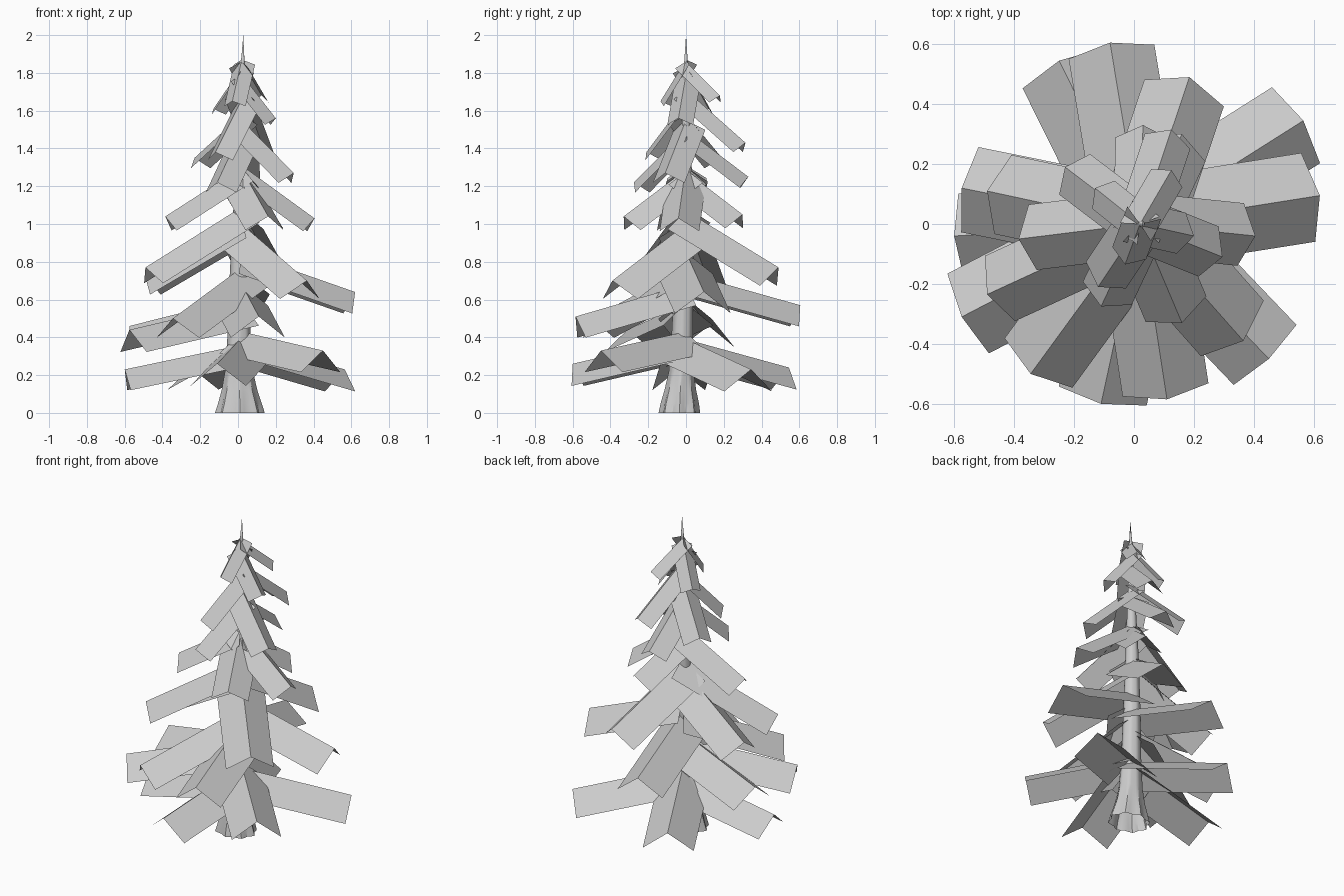
import bpy, bmesh
from math import sin, cos, pi
from mathutils import Vector

AXIS = Vector((0.02, 0.0, 0.0))


def finish(name, bm):
    mesh = bpy.data.meshes.new(name)
    bm.to_mesh(mesh)
    bm.free()
    obj = bpy.data.objects.new(name, mesh)
    bpy.context.collection.objects.link(obj)
    return obj


# Trunk: lofted open rings with a lobed root flare, pointed top
def make_trunk():
    # z, x radius, y radius, lobe depth, centre x, centre y
    rings = [(0, .122, .102, .08, .01, -.035), (.05, .108, .095, .07, .01, -.033),
             (.12, .09, .08, .05, .008, -.03), (.22, .072, .064, .03, .005, -.025),
             (.4, .06, .056, .02, .005, -.02), (.75, .05, .048, .02, .008, -.01),
             (1.1, .038, .038, .02, .015, 0), (1.5, .022, .022, 0, .02, 0),
             (1.85, .010, .010, 0, .025, 0)]
    n = 32
    bm = bmesh.new()
    prev = None
    for z, rx, ry, lobe, cx, cy in rings:
        ring = []
        for i in range(n):
            a = 2 * pi * i / n
            k = 1 + lobe * cos(8 * a)
            ring.append(bm.verts.new((cx + rx * k * cos(a), cy + ry * k * sin(a), z)))
        if prev:
            for i in range(n):
                j = (i + 1) % n
                bm.faces.new((prev[i], prev[j], ring[j], ring[i]))
        prev = ring
    tip = bm.verts.new((.028, 0, 2.0))
    for i in range(n):
        bm.faces.new((prev[i], prev[(i + 1) % n], tip))
    trunk = finish("trunk", bm)
    bpy.context.view_layer.objects.active = trunk
    trunk.select_set(True)
    bpy.ops.object.shade_smooth_by_angle()
    trunk.select_set(False)


# Bough: a flat strip folded along its ridge, drooping outward
def make_bough(index, x, y, z_tip, z_root, w):
    root = AXIS + Vector((0, 0, z_root))
    tip = Vector((x, y, z_tip))
    along = (tip - root).normalized()
    side = along.cross(Vector((0, 0, 1))).normalized()
    up = side.cross(along)
    drop = -up * w * .8
    bm = bmesh.new()
    grid = [[bm.verts.new(p + side * s * w + drop * abs(s)) for s in (-1, 0, 1)]
            for p in (root, tip)]
    for k in (0, 1):
        bm.faces.new((grid[0][k], grid[1][k], grid[1][k + 1], grid[0][k + 1]))
    finish(f"bough_{index:02d}", bm)


# Ridge tip x, y, z, then root height and half width, from bottom to top
boughs = [
    (.565, .345, .23, .39, .15), (-.25, .545, .24, .39, .15),
    (-.60, -.04, .23, .36, .14), (-.11, -.60, .26, .40, .15),
    (.45, -.45, .33, .43, .145), (-.575, -.31, .44, .58, .15),
    (-.575, .12, .46, .61, .145),
    (.11, -.585, .51, .68, .145), (-.08, .605, .57, .74, .145),
    (-.345, -.50, .50, .77, .14), (.62, .095, .64, .85, .15),
    (-.49, .11, .72, 1.02, .135), (.365, -.39, .70, 1.00, .14),
    (-.49, -.235, .77, 1.09, .12), (.185, .49, .77, 1.07, .14),
    (.405, -.04, 1.03, 1.31, .105), (-.385, -.05, 1.04, 1.30, .11),
    (.16, -.33, 1.04, 1.29, .11), (.16, .30, 1.05, 1.28, .11),
    (-.11, -.275, 1.22, 1.50, .09), (.295, -.11, 1.27, 1.55, .09),
    (.03, .33, 1.25, 1.50, .09), (-.23, .19, 1.35, 1.58, .085),
    (-.12, -.21, 1.38, 1.66, .08), (.125, .315, 1.43, 1.71, .08),
    (.20, -.04, 1.56, 1.79, .07), (-.13, .12, 1.61, 1.83, .06),
    (-.03, -.135, 1.65, 1.87, .06), (.125, .18, 1.68, 1.86, .06),
]

make_trunk()
for i, b in enumerate(boughs):
    make_bough(i + 1, *b)
